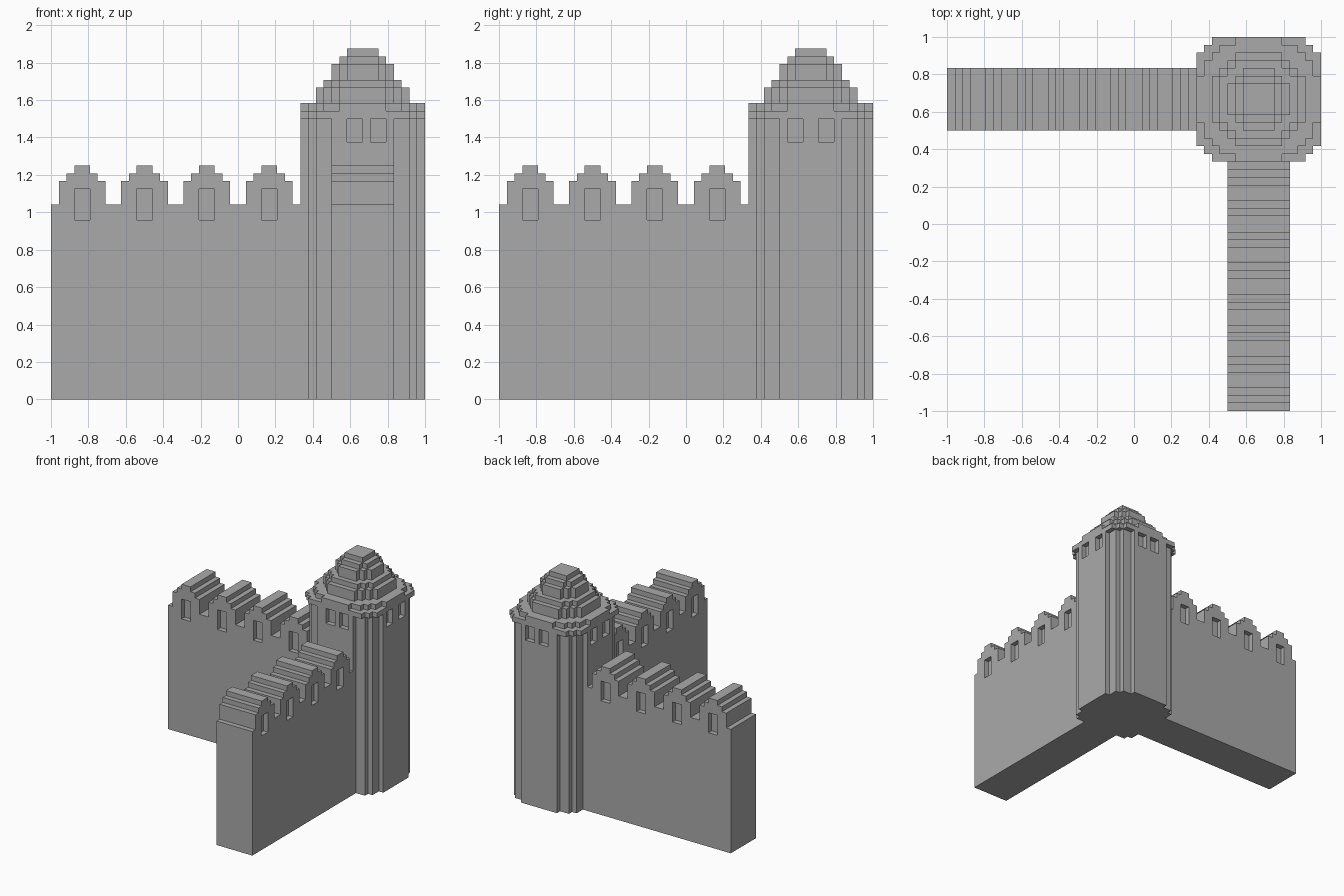
import bpy
import bmesh
from math import pi
from mathutils import Matrix, Vector

U = 1 / 24          # size of one block
CENTRE = 16         # tower axis, in blocks, on both x and y

if "Cube" in bpy.data.objects:
    bpy.data.objects.remove(bpy.data.objects["Cube"], do_unlink=True)

stone = bpy.data.materials.new("grey_stone")
stone.use_nodes = True
colour = (0.4, 0.4, 0.4, 1)
stone.diffuse_color = colour
stone.node_tree.nodes["Principled BSDF"].inputs["Base Color"].default_value = colour


def finish(name, bm):
    bmesh.ops.recalc_face_normals(bm, faces=bm.faces)
    bmesh.ops.scale(bm, vec=(U, U, U), verts=bm.verts)
    mesh = bpy.data.meshes.new(name)
    bm.to_mesh(mesh)
    bm.free()
    mesh.materials.append(stone)
    obj = bpy.data.objects.new(name, mesh)
    bpy.context.collection.objects.link(obj)
    return obj


def prism(name, points, direction):
    """Extrude a closed outline along a direction."""
    bm = bmesh.new()
    face = bm.faces.new([bm.verts.new(p) for p in points])
    out = bmesh.ops.extrude_face_region(bm, geom=[face])
    moved = [v for v in out["geom"] if isinstance(v, bmesh.types.BMVert)]
    bmesh.ops.translate(bm, vec=direction, verts=moved)
    return finish(name, bm)


def stepped_round(name, steps, z0, z1):
    """Blocky round layer; steps are (half x, half y) rectangles of one quadrant."""
    quarter = []
    for (a, b), (c, _) in zip(steps, steps[1:]):
        quarter += [(a, b), (c, b)]
    quarter.append(steps[-1])
    outline = []
    for turn in range(4):
        outline += quarter
        quarter = [(-y, x) for x, y in quarter]
    points = [(CENTRE + x, CENTRE + y, z0) for x, y in outline]
    return prism(name, points, (0, 0, z1 - z0))


def cut_boxes(obj, boxes):
    """Cut recesses given as (low corner, high corner)."""
    bm = bmesh.new()
    for low, high in boxes:
        low, high = Vector(low), Vector(high)
        place = Matrix.Translation((low + high) / 2) @ Matrix.Diagonal((*(high - low), 1))
        bmesh.ops.create_cube(bm, size=1, matrix=place)
    cutter = finish("window_cutter", bm)
    cutter.hide_render = True
    mod = obj.modifiers.new("windows", "BOOLEAN")
    mod.operation, mod.solver, mod.object = "DIFFERENCE", "EXACT", cutter
    bpy.context.view_layer.objects.active = obj
    bpy.ops.object.modifier_apply(modifier=mod.name)
    bpy.data.objects.remove(cutter, do_unlink=True)


# Walls: one battlement profile, extruded along y or x
merlons = range(-20, 5, 8)
profile = [(-24, 0), (-24, 25)]
for m in merlons:
    left = [(-3, 25), (-3, 28), (-2, 28), (-2, 29), (-1, 29), (-1, 30)]
    profile += [(m + x, z) for x, z in left]
    profile += [(m - x, z) for x, z in reversed(left)]
profile += [(8, 25), (8, 0)]

side_wall = prism("side_wall", [(s, 12, z) for s, z in profile], (0, 8, 0))
cut_boxes(side_wall, [((m - 1, y, 23), (m + 1, y + 2, 27)) for m in merlons for y in (11, 19)])
front_wall = prism("front_wall", [(12, s, z) for s, z in profile], (8, 0, 0))
cut_boxes(front_wall, [((x, m - 1, 23), (x + 2, m + 1, 27)) for m in merlons for x in (11, 19)])

# Tower shaft with a pair of windows on each face
shaft = stepped_round("tower_shaft", [(8, 4), (7, 6), (6, 7), (4, 8)], 0, 36)
windows = []
for face in (7, 23):
    windows += [((s, face, 33), (s + 2, face + 2, 37)) for s in (14, 17)]
    windows += [((face, s, 33), (face + 2, s + 2, 37)) for s in (13, 17)]
cut_boxes(shaft, windows)

# Cornice and stepped dome
layers = [
    ("cornice_lower", [(8, 6), (7, 7), (6, 8)], 36, 37),
    ("cornice_upper", [(8, 3), (7, 5), (6, 6), (5, 7), (3, 8)], 37, 38),
    ("dome_base", [(6, 3), (5, 4), (4, 5), (3, 6)], 38, 40),
    ("dome_ring", [(5, 3), (4, 4), (3, 5)], 40, 41),
    ("dome_drum", [(4, 2), (3, 3), (2, 4)], 41, 43),
    ("dome_neck", [(3, 2), (2, 3)], 43, 44),
    ("dome_cap", [(2, 2)], 44, 45),
]
for layer in layers:
    stepped_round(*layer)
